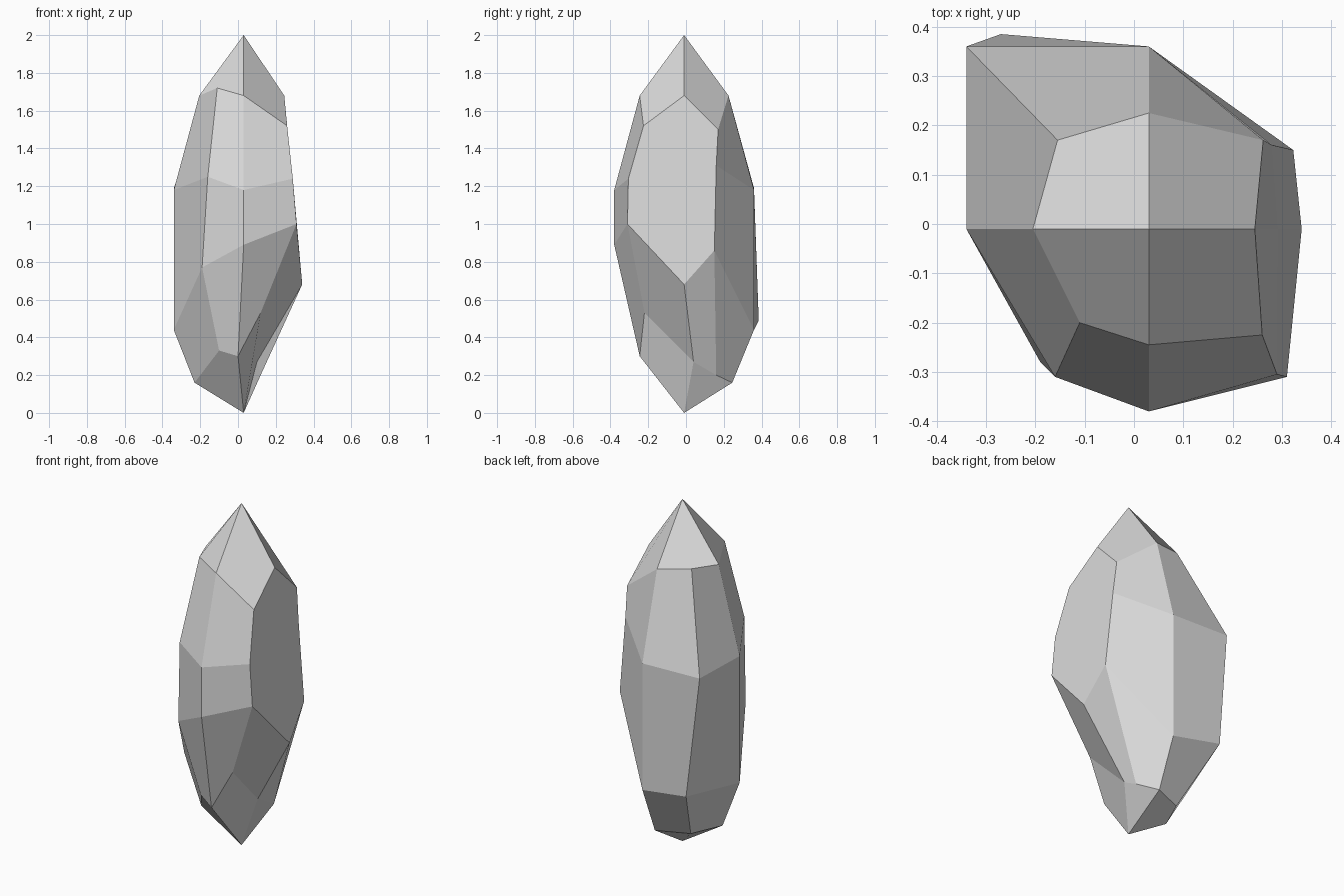
import bpy
import bmesh

# Remove the default cube only
default_cube = bpy.data.objects.get("Cube")
if default_cube:
    bpy.data.objects.remove(default_cube, do_unlink=True)


def make_material(name, value):
    """Plain grey material for viewport and render."""
    material = bpy.data.materials.new(name)
    material.use_nodes = True
    colour = (value, value, value, 1)
    material.diffuse_color = colour
    material.node_tree.nodes["Principled BSDF"].inputs["Base Color"].default_value = colour
    return material


# Crystal axis, running from the bottom tip to the top tip
axis_x, axis_y, height = .03, -.01, 2

# Heights and radii shared by the straight ridges
shoulder, belt, hip, foot = 1.68, 1.18, .44, .16
neck, girth = .235, .37

# Ridges from top to bottom, as offsets from the axis plus height
back_ridge = [(0, neck, shoulder), (0, girth, belt), (0, girth, hip), (0, .255, foot)]
right_ridge = [(-neck, 0, shoulder), (-girth, 0, belt), (-girth, 0, hip), (-.26, 0, foot)]
front_ridge = [(0, -neck, shoulder), (0, -girth, belt), (0, -girth, .89), (-.03, -neck, .3)]
left_ridge = [(.215, 0, shoulder), (.262, 0, belt), (.31, 0, .68), (.07, .05, .27)]

# Irregular corner ridges between them
back_right_ridge = [(-.185, .18, 1.71), (-girth, girth, 1.19), (-.3, .395, .49), (-.18, .18, foot)]
front_right_ridge = [(-.14, -.19, 1.72), (-.19, -.3, 1.25), (-.22, -.27, .77), (-.13, -.19, .33)]
front_left_ridge = [(.23, -.215, 1.52), (.26, -.295, 1.24), (.28, -.3, 1), (.09, -.21, .53)]
back_left_ridge = [(.232, .18, 1.5), (.25, .17, 1.31), (.293, .16, .86), (.09, .17, .2)]

# Counter-clockwise order from above; straight ridges on the even places
ridges = [left_ridge, back_left_ridge, back_ridge, back_right_ridge,
          right_ridge, front_right_ridge, front_ridge, front_left_ridge]

# Put the ridge points and both tips into the mesh
bm = bmesh.new()
place = lambda x, y, z: bm.verts.new((axis_x + x, axis_y + y, z))
columns = [[place(*point) for point in ridge] for ridge in ridges]
top_tip = place(0, 0, height)
bottom_tip = place(0, 0, 0)
count = len(columns)

# Side facets between neighbouring ridges
for i, column in enumerate(columns):
    following = columns[(i + 1) % count]
    for upper in range(len(column) - 1):
        lower = upper + 1
        bm.faces.new((column[upper], column[lower], following[lower], following[upper]))

# Kite facets closing both tips
for i in range(0, count, 2):
    trio = [columns[(i + step) % count] for step in range(3)]
    bm.faces.new([top_tip] + [column[0] for column in trio])
    bm.faces.new([bottom_tip] + [column[-1] for column in reversed(trio)])

bmesh.ops.recalc_face_normals(bm, faces=bm.faces[:])

# Flat-shaded crystal object
mesh = bpy.data.meshes.new("crystal")
bm.to_mesh(mesh)
bm.free()
mesh.materials.append(make_material("light grey stone", .7))
crystal = bpy.data.objects.new("crystal", mesh)
bpy.context.scene.collection.objects.link(crystal)
